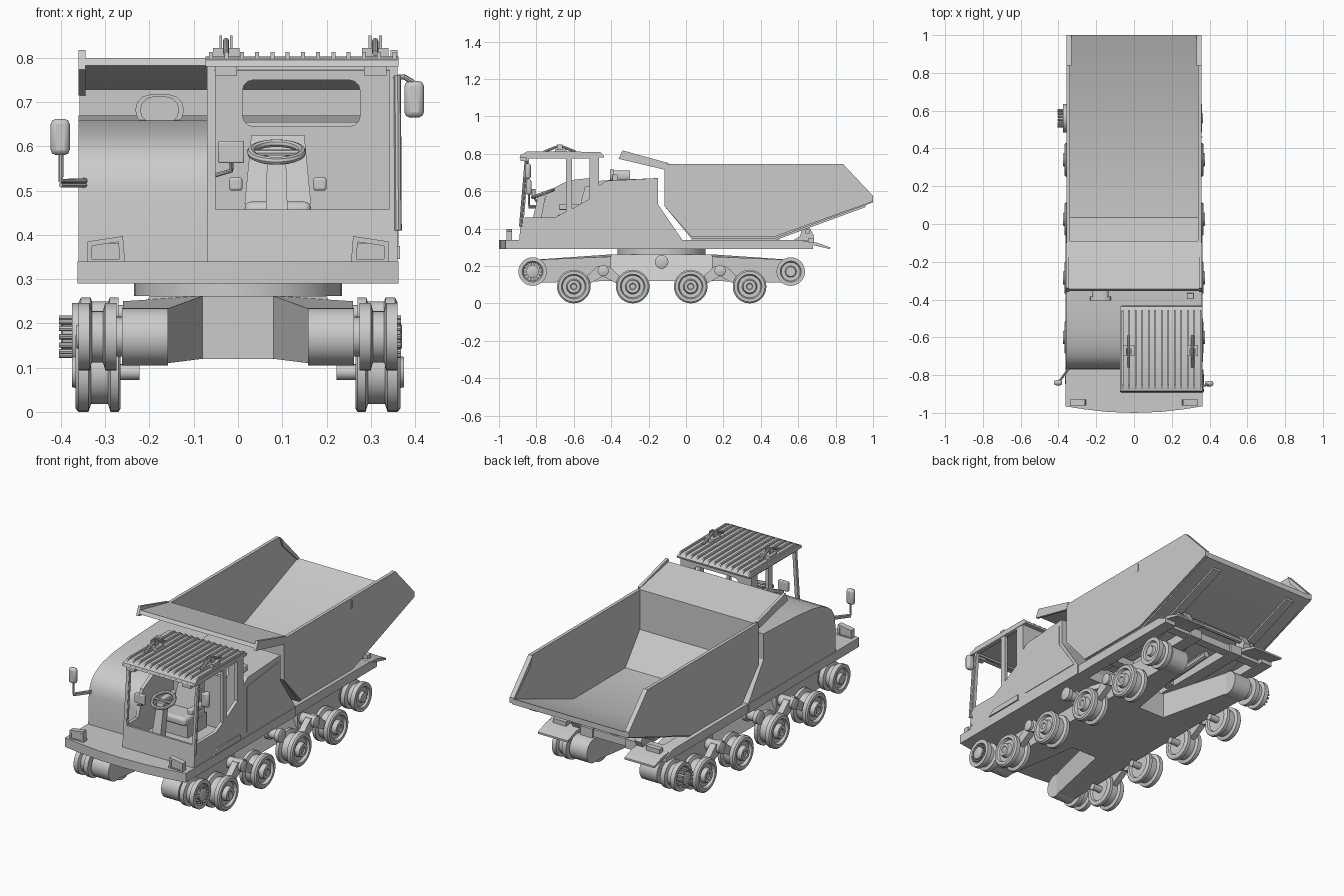
import bpy, bmesh
from math import sin, cos, pi, radians
from mathutils import Vector


def mesh(name, verts, faces):
    me = bpy.data.meshes.new(name)
    me.from_pydata(verts, [], faces)
    bm = bmesh.new()
    bm.from_mesh(me)
    bmesh.ops.recalc_face_normals(bm, faces=bm.faces)
    bm.to_mesh(me)
    bm.free()
    ob = bpy.data.objects.new(name, me)
    bpy.context.collection.objects.link(ob)
    return ob


def loft(name, a, b):
    """Solid between two matching outlines."""
    n = len(a)
    return mesh(name, a + b, [list(range(n)), list(range(n, 2 * n))] +
                [[i, (i + 1) % n, n + (i + 1) % n, n + i] for i in range(n)])


def prism(name, prof, x0, x1):
    """Side profile (y, z) extruded across x."""
    return loft(name, [(x0, y, z) for y, z in prof], [(x1, y, z) for y, z in prof])


def box(name, x0, x1, y0, y1, z0, z1, bevel=0):
    ob = prism(name, [(y0, z0), (y1, z0), (y1, z1), (y0, z1)], x0, x1)
    if bevel:
        m = ob.modifiers.new("bevel", 'BEVEL')
        m.width, m.segments = bevel, 3
    return ob


def lathe(name, prof, y, z, s=1, n=28):
    """Profile (x, radius) revolved about a crosswise axle."""
    verts = [(s * x, y + r * cos(2 * pi * k / n), z + r * sin(2 * pi * k / n))
             for x, r in prof for k in range(n)]
    faces = [[i * n + k, i * n + (k + 1) % n, (i + 1) * n + (k + 1) % n, (i + 1) * n + k]
             for i in range(len(prof) - 1) for k in range(n)]
    faces += [list(range(n)), list(range(len(verts) - n, len(verts)))]
    return mesh(name, verts, faces)


def from_curve(name, loops, closed, loc=(0, 0, 0), rot=(0, 0, 0), **props):
    cu = bpy.data.curves.new(name, 'CURVE')
    for key, val in props.items():
        setattr(cu, key, val)
    for pts in loops:
        sp = cu.splines.new('POLY')
        sp.points.add(len(pts) - 1)
        for p, c in zip(sp.points, pts):
            p.co = (*c, *([0] * (3 - len(c))), 1)
        sp.use_cyclic_u = closed
    tmp = bpy.data.objects.new("tmp", cu)
    bpy.context.collection.objects.link(tmp)
    dg = bpy.context.evaluated_depsgraph_get()
    me = bpy.data.meshes.new_from_object(tmp.evaluated_get(dg))
    bpy.data.objects.remove(tmp)
    ob = bpy.data.objects.new(name, me)
    ob.location, ob.rotation_euler = loc, rot
    bpy.context.collection.objects.link(ob)
    return ob


def plate(name, loops, loc, rot, t):
    return from_curve(name, loops, True, loc, rot, dimensions='2D', fill_mode='BOTH', extrude=t / 2)


def tube(name, pts, r, closed=False):
    return from_curve(name, [pts], closed, dimensions='3D', bevel_depth=r,
                      bevel_resolution=2, use_fill_caps=True)


def round_rect(x0, x1, y0, y1, r):
    return [(cx + r * cos(radians(a + d)), cy + r * sin(radians(a + d)))
            for cx, cy, a in ((x1 - r, y1 - r, 0), (x0 + r, y1 - r, 90),
                              (x0 + r, y0 + r, 180), (x1 - r, y0 + r, 270))
            for d in (0, 30, 60, 90)]


SIDE, FRONT = (pi / 2, 0, pi / 2), (pi / 2, 0, 0)

# undercarriage: hub with four arms, slewing ring
loft("undercarriage_hub", [(x, y, .12) for x, y in ((-.26, -.4), (.26, -.4), (.26, .14), (-.26, .14))],
     [(x, y, .262) for x, y in ((-.2, -.4), (.2, -.4), (.2, .14), (-.2, .14))])
for s in (-1, 1):
    for y0, y1 in ((-.4, -.82), (.14, .56)):
        loft("frame_arm",
             [(s * .08, y0, .12), (s * .26, y0, .12), (s * .26, y0, .25), (s * .08, y0, .262)],
             [(s * .16, y1, .11), (s * .26, y1, .11), (s * .26, y1, .233), (s * .16, y1, .233)])
        lathe("arm_end_drum", [(.158, .065), (.262, .065)], y1, .17, s)
ring = [(cos(k * pi / 20), sin(k * pi / 20)) for k in range(40)]
loft("slewing_ring", [(.2 * a, -.13 + .2 * b, .25) for a, b in ring],
     [(.2 * a, -.13 + .2 * b, .275) for a, b in ring])
loft("slewing_ring_top", [(.235 * a, -.13 + .235 * b, .262) for a, b in ring],
     [(.235 * a, -.13 + .235 * b, .292) for a, b in ring])

# running gear
road = [(.275, .03), (.275, .06), (.265, .066), (.265, .082), (.27, .09), (.288, .09), (.294, .072),
        (.332, .072), (.338, .09), (.36, .09), (.367, .082), (.367, .066), (.352, .06), (.352, .04),
        (.375, .034), (.375, .018), (.37, .014)]
idler = [(.255, .045), (.275, .045), (.275, .076), (.3, .076), (.305, .058), (.33, .058),
         (.335, .076), (.36, .076), (.36, .056), (.35, .05), (.35, .03), (.365, .026)]
for s in (-1, 1):
    for y in (-.6, -.285, .025, .34):
        lathe("road_wheel", road, y, .09, s)
        lathe("wheel_stub", [(.222, .018), (.28, .018)], y, .09, s, 16)
    for y in (-.4425, .1825):
        prism("bogie_arm", [(y - .16, .07), (y - .1, .09), (y, .145), (y + .1, .09), (y + .16, .07),
                            (y + .16, .11), (y + .1, .135), (y + .03, .2), (y - .03, .2),
                            (y - .1, .135), (y - .16, .11)], s * .296, s * .33)
        lathe("bogie_pivot", [(.22, .03), (.345, .03), (.35, .02)], y, .175, s, 20)
    lathe("carrier_roller", [(.23, .02), (.27, .02), (.27, .036), (.29, .036), (.293, .027), (.33, .027),
                             (.333, .036), (.355, .036), (.36, .026)], -.13, .222, s, 20)
    drive_y, idle_y = (-.82, .56) if s > 0 else (.56, -.82)
    lathe("idler_wheel", idler, idle_y, .17, s)
    off = 0 if s > 0 else .015
    lathe("drive_wheel", [(x + off, r) for x, r in idler], drive_y, .17, s)
    for k in range(14):
        a = 2 * pi * k / 14
        lathe("drive_stud", [(.34 + off, .006), (.368 + off * 2.4, .006)],
              drive_y + .043 * cos(a), .17 + .043 * sin(a), s, 8)
    lathe("drive_hub", [(.34 + off, .034), (.366 + off * 2, .034), (.37 + off * 2, .025)], drive_y, .17, s)

# deck with bowed front and rear frame
outline = [(-.363, -.02), (-.363, -.965), (-.27, -.98), (-.14, -.995), (0, -1), (.14, -.995),
           (.27, -.98), (.363, -.965), (.363, -.02)]
loft("deck", [(x, y, .29) for x, y in outline], [(x, y, .34) for x, y in outline])
for s in (-1, 1):
    prism("frame_rail", [(-.02, .29), (.68, .29), (.68, .315), (.62, .338), (-.02, .34)], s * .29, s * .358)
    box("inner_rail", s * .1, s * .17, -.02, .66, .29, .34)
    prism("rear_fender", [(.6, .315), (.68, .312), (.77, .29), (.77, .3), (.7, .325), (.6, .335)], s * .17, s * .35)
    prism("bin_hinge", [(.56, .33), (.67, .33), (.685, .36), (.655, .415), (.62, .4), (.61, .36)], s * .17, s * .21)
    box("rear_light", s * .24, s * .32, .655, .685, .32, .35)
    tube("tipping_ram", [(s * .07, .05, .31), (s * .07, .5, .335)], .018)
    # headlights
    plate("headlight_bracket", [[(s * .34, .335), (s * .34, .385), (s * .26, .397), (s * .255, .335)],
                                [(s * .33, .345), (s * .33, .375), (s * .27, .384), (s * .268, .345)]],
          (0, -.945, 0), FRONT, .03)
    box("headlight", s * .332, s * .266, -.955, -.935, .342, .38)
for y in (.15, .6):
    box("frame_crossbeam", -.3, .3, y, y + .05, .295, .335)
tube("hinge_shaft", [(-.25, .65, .385), (.25, .65, .385)], .014)

# engine hood and rear body
prism("engine_hood", [(-.77, .34), (-.765, .5), (-.755, .545), (-.735, .578), (-.7, .605), (-.65, .627),
                      (-.57, .645), (-.43, .658), (-.15, .67), (-.15, .53), (-.02, .34)], -.36, -.065)
prism("rear_body", [(-.47, .34), (-.47, .625), (-.43, .655), (-.15, .67), (-.15, .53), (-.02, .34)], -.065, .36)
prism("side_panel", [(-.44, .36), (-.44, .61), (-.17, .64), (-.17, .53), (-.05, .36)], .358, .363)
prism("side_step", [(-.73, .345), (-.69, .375), (-.5, .375), (-.5, .345)], .355, .366)
box("intake_base", -.2, -.15, -.39, -.33, .64, .67)
oval = round_rect(-.232, -.122, .647, .717, .034)
plate("intake_rim", [oval, round_rect(-.22, -.134, .653, .711, .028)], (0, -.395, 0), FRONT, .022)
plate("intake_body", [round_rect(-.22, -.134, .653, .711, .02)], (0, -.345, 0), FRONT, .09)
box("work_lamp", .28, .315, -.395, -.365, .65, .69, .004)

# cab: sides with window openings, front frame, rear wall
shell = [(-.89, .335), (-.85, .787), (-.465, .787), (-.465, .335)]
plate("cab_side_right", [shell, [(-.866, .46), (-.7, .46), (-.642, .49), (-.642, .775), (-.838, .775)],
                         [(-.61, .505), (-.515, .56), (-.515, .775), (-.61, .775)]], (.35, 0, 0), SIDE, .018)
plate("cab_side_left", [shell, [(-.866, .46), (-.78, .46), (-.74, .6), (-.642, .65), (-.642, .775), (-.838, .775)],
                        [(-.61, .66), (-.515, .67), (-.515, .775), (-.61, .775)]], (-.06, 0, 0), SIDE, .018)
plate("cab_front", [[(-.07, 0), (.36, 0), (.36, .453), (-.07, .453)],
                    [(-.053, .122), (.342, .122), (.342, .438), (-.053, .438)]],
      (0, -.885, .335), (pi / 2 - radians(5), 0, 0), .014)
plate("cab_rear", [[(-.065, .335), (.355, .335), (.355, .787), (-.065, .787)],
                   round_rect(.01, .276, .645, .75, .025)], (0, -.472, 0), FRONT, .016)
box("cab_floor", -.06, .35, -.88, -.47, .34, .36)
tube("cab_post", [(.362, -.885, .41), (.36, -.855, .76)], .008)

# roof with ribs and beacon brackets
prism("cab_roof", [(-.89, .78), (-.885, .795), (-.85, .803), (-.46, .8), (-.437, .79), (-.44, .78)], -.073, .362)
for k in range(13):
    x = -.065 + k * .0345
    prism("roof_rib", [(-.888, .788), (-.85, .813), (-.46, .81), (-.44, .79)], x, x + .009)
for x in (-.027, .31):
    tube("beacon_guard", [(x, -.76, .81), (x, -.69, .838), (x, -.66, .838), (x, -.59, .81)], .007)
    box("beacon_block", x - .03, x + .03, -.70, -.64, .8, .822)
    for d in (-.012, .012):
        box("beacon_post", x + d - .003, x + d + .003, -.69, -.66, .815, .85)
    box("roof_clamp", x - .025, x + .025, -.885, -.85, .76, .79)

# seat and controls
box("seat_base", .03, .16, -.66, -.5, .36, .44)
box("seat_cushion", .015, .165, -.69, -.51, .43, .475, .015)
loft("seat_back", [(x, -.58, .47) for x in (.015, .165)] + [(x, -.53, .47) for x in (.165, .015)],
     [(x, -.54, .625) for x in (.03, .15)] + [(x, -.5, .625) for x in (.15, .03)])
for x in (-.02, .17):
    box("armrest", x, x + .03, -.68, -.53, .5, .53, .006)
loft("steering_column", [(.06, -.84, .36), (.115, -.84, .36), (.115, -.79, .36), (.06, -.79, .36)],
     [(.066, -.79, .58), (.108, -.79, .58), (.108, -.75, .58), (.066, -.75, .58)])
tube("steering_wheel", [(.087 + .058 * cos(k * pi / 14), -.765 + .055 * sin(k * pi / 14),
                         .587 + .02 * sin(k * pi / 14)) for k in range(28)], .009, True)
tube("steering_spoke", [(.032, -.765, .585), (.142, -.765, .585)], .008)
box("display", -.045, .014, -.825, -.805, .562, .612, .004)
tube("display_arm", [(-.015, -.81, .565), (-.015, -.8, .545), (-.05, -.79, .535)], .005)

# mirrors
for ob in (box("mirror_left", -.423, -.38, -.855, -.825, .58, .662, .012),
           box("mirror_right", .376, .42, -.86, -.83, .665, .748, .012)):
    ob.modifiers["bevel"].segments = 2
tube("mirror_arm_left", [(-.345, -.765, .522), (-.4, -.84, .522), (-.4, -.84, .59)], .006)
tube("mirror_arm_low", [(-.345, -.765, .512), (-.4, -.84, .512)], .005)
tube("mirror_arm_right", [(.35, -.85, .755), (.375, -.855, .757), (.395, -.848, .745)], .006)

# tipping bin: floor strip, side walls, spill canopy
prism("bin_floor", [(-.115, .74), (-.115, .52), (.03, .345), (.47, .345), (1, .54), (1, .57), (.48, .37),
                    (.035, .37), (-.09, .53), (-.09, .74)], -.345, .345)
for s in (-1, 1):
    prism("bin_side", [(-.115, .745), (.84, .745), (1, .575), (1, .545), (.47, .355), (.03, .355), (-.115, .52)],
          s * .34, s * .358)
    prism("bin_rear_edge", [(.84, .745), (1, .575), (1, .555), (.86, .69)], s * .332, s * .345)
    prism("canopy_cheek", [(-.36, .773), (-.34, .818), (-.1, .752), (-.115, .715)], s * .345, s * .36)
    prism("bin_keel", [(.03, .335), (.47, .335), (.96, .515), (.96, .53), (.46, .352), (.03, .352)], s * .22, s * .27)
prism("spill_canopy", [(-.355, .782), (-.345, .8), (-.09, .747), (-.09, .73), (-.12, .728), (-.335, .778)], -.347, .347)
box("bin_hook", .357, .362, .457, .463, .69, .735)

# crisp edges with smooth rounds
bpy.ops.object.select_all(action='DESELECT')
for ob in bpy.context.scene.objects:
    if ob.type == 'MESH':
        ob.select_set(True)
        bpy.context.view_layer.objects.active = ob
bpy.ops.object.shade_smooth_by_angle(angle=radians(30))
